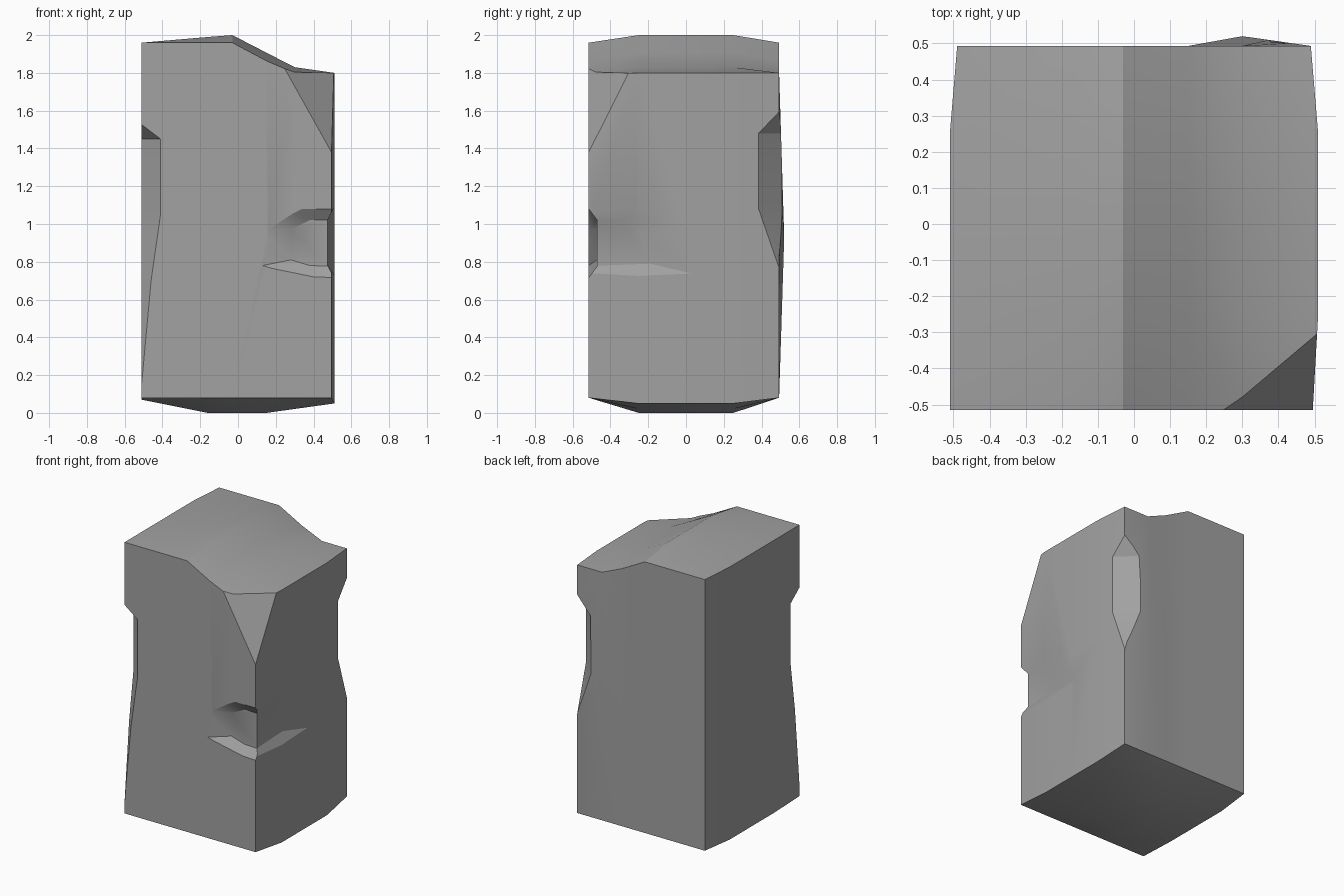
import bpy, bmesh
from mathutils import Vector

old = bpy.data.objects.get("Cube")
if old:
    bpy.data.objects.remove(old, do_unlink=True)

stone = bpy.data.materials.new("stone grey")
stone.use_nodes = True
GREY = (0.36, 0.36, 0.36, 1)
stone.diffuse_color = GREY
bsdf = stone.node_tree.nodes["Principled BSDF"]
bsdf.inputs["Base Color"].default_value = GREY
bsdf.inputs["Roughness"].default_value = 0.9


def make_object(name, bm):
    bmesh.ops.recalc_face_normals(bm, faces=bm.faces)
    mesh = bpy.data.meshes.new(name)
    bm.to_mesh(mesh)
    bm.free()
    mesh.materials.append(stone)
    obj = bpy.data.objects.new(name, mesh)
    bpy.context.collection.objects.link(obj)
    return obj


def interp(profile, x):
    """Piecewise linear height along a profile of (x, z) points."""
    for (x0, z0), (x1, z1) in zip(profile, profile[1:]):
        if x <= x1:
            return z0 + (z1 - z0) * (x - x0) / (x1 - x0)
    return profile[-1][1]


def loft(name, sections):
    """Closed solid through matching polygon sections."""
    bm = bmesh.new()
    rings = [[bm.verts.new(p) for p in s] for s in sections]
    n = len(rings[0])
    for a, b in zip(rings, rings[1:]):
        for i in range(n):
            j = (i + 1) % n
            bm.faces.new((a[i], a[j], b[j], b[i]))
    bm.faces.new(rings[0])
    bm.faces.new(rings[-1])
    return make_object(name, bm)


# Block: a box with loops, its ends shaped into worn domes
TOP_MID = [(-.51, 1.96), (-.16, 1.99), (-.03, 2.0), (.3, 1.83), (.51, 1.80)]
TOP_EDGE = [(-.51, 1.96), (-.03, 1.96), (.27, 1.80), (.51, 1.80)]
BASE_MID = [(-.51, .07), (-.16, 0), (.15, 0), (.51, .05)]

bm = bmesh.new()
bmesh.ops.create_cube(bm, size=1)
for v in bm.verts:
    v.co = Vector((v.co.x * 1.02, v.co.y, v.co.z * 2 + 1))
loops = [(0, x) for x in (-.16, -.03, .15, .3)]
loops += [(1, y) for y in (-.25, 0, .25)] + [(2, .93)]
for axis, offset in loops:
    co, no = Vector(), Vector()
    co[axis], no[axis] = offset, 1
    bmesh.ops.bisect_plane(bm, geom=bm.verts[:] + bm.edges[:] + bm.faces[:],
                           plane_co=co, plane_no=no)
for v in bm.verts:
    x, y, z = v.co
    middle = abs(y) < .4
    if z > 1.9:
        v.co.z = interp(TOP_MID if middle else TOP_EDGE, x)
    elif z < .1:
        v.co.z = interp(BASE_MID, x) if middle else .08
    if abs(x) > .5 and y > .4:
        v.co.x *= .96
    if x > .5 and y < -.4:
        v.co.x = .495
    if y < -.4:
        v.co.y = -.515
    elif y > .4:
        v.co.y = .52 if abs(z - .93) < .01 and abs(x - .3) < .01 else .493

# Broken top corner: one slanted cut
a, b, c = Vector((.26, -.515, 1.8)), Vector((.5, -.31, 1.8)), Vector((.495, -.515, 1.38))
normal = (b - a).cross(c - a).normalized()
if normal.x < 0:
    normal.negate()
cut = bmesh.ops.bisect_plane(bm, geom=bm.verts[:] + bm.edges[:] + bm.faces[:],
                             plane_co=a, plane_no=normal, clear_outer=True)
rim = [e for e in cut["geom_cut"] if isinstance(e, bmesh.types.BMEdge)]
bmesh.ops.holes_fill(bm, edges=rim)
block = make_object("stone_block", bm)


# Chipped vertical edges: triangular lofts of varying depth
def edge_chip(name, cx, cy, levels):
    sx, sy, e = (1 if cx > 0 else -1), (1 if cy > 0 else -1), .1
    sections = []
    for z, d in levels:
        leg = d + 2 * e
        ox, oy = cx + sx * e, cy + sy * e
        sections.append([(ox, oy, z), (ox - sx * leg, oy, z), (ox, oy - sy * leg, z)])
    return loft(name, sections)


# Shallow recess plates with sloping rims; place maps (u, depth, z) to space
def recess(name, place, inner, outer):
    far = [(2 * o[0] - i[0], 2 * o[1] - i[1]) for i, o in zip(inner, outer)]
    return loft(name, [[place(u, 0, z) for u, z in inner],
                       [place(u, 1, z) for u, z in far]])


cutters = [
    edge_chip("front_edge_chip", -.51, -.515,
              [(1.53, -.005), (1.45, .1), (1.05, .1), (.7, .05), (.1, -.005)]),
    edge_chip("back_edge_chip", .49, .493,
              [(1.6, -.005), (1.48, .1), (1.08, .1), (.75, -.005)]),
    recess("front_recess", lambda u, d, z: (u, -.47 - .09 * d, z),
           [(.28, .81), (.28, .97), (.38, 1.02), (.7, 1.02), (.7, .77), (.38, .78)],
           [(.13, .78), (.16, .97), (.34, 1.08), (.7, 1.08), (.7, .70), (.4, .72)]),
    recess("side_recess", lambda u, d, z: (.475 + .06 * d, u, z),
           [(-.19, .79), (-.24, .95), (-.32, 1.02), (-.7, 1.02), (-.7, .77)],
           [(0, .745), (-.12, 1.0), (-.27, 1.08), (-.7, 1.08), (-.7, .71)]),
]

bpy.ops.object.select_all(action="DESELECT")
block.select_set(True)
bpy.context.view_layer.objects.active = block
for cutter in cutters:
    cutter.hide_render = True
    mod = block.modifiers.new(cutter.name, "BOOLEAN")
    mod.operation, mod.solver, mod.object = "DIFFERENCE", "EXACT", cutter
    bpy.ops.object.modifier_apply(modifier=mod.name)
    bpy.data.objects.remove(cutter, do_unlink=True)

bpy.ops.object.shade_smooth_by_angle(angle=.5)
